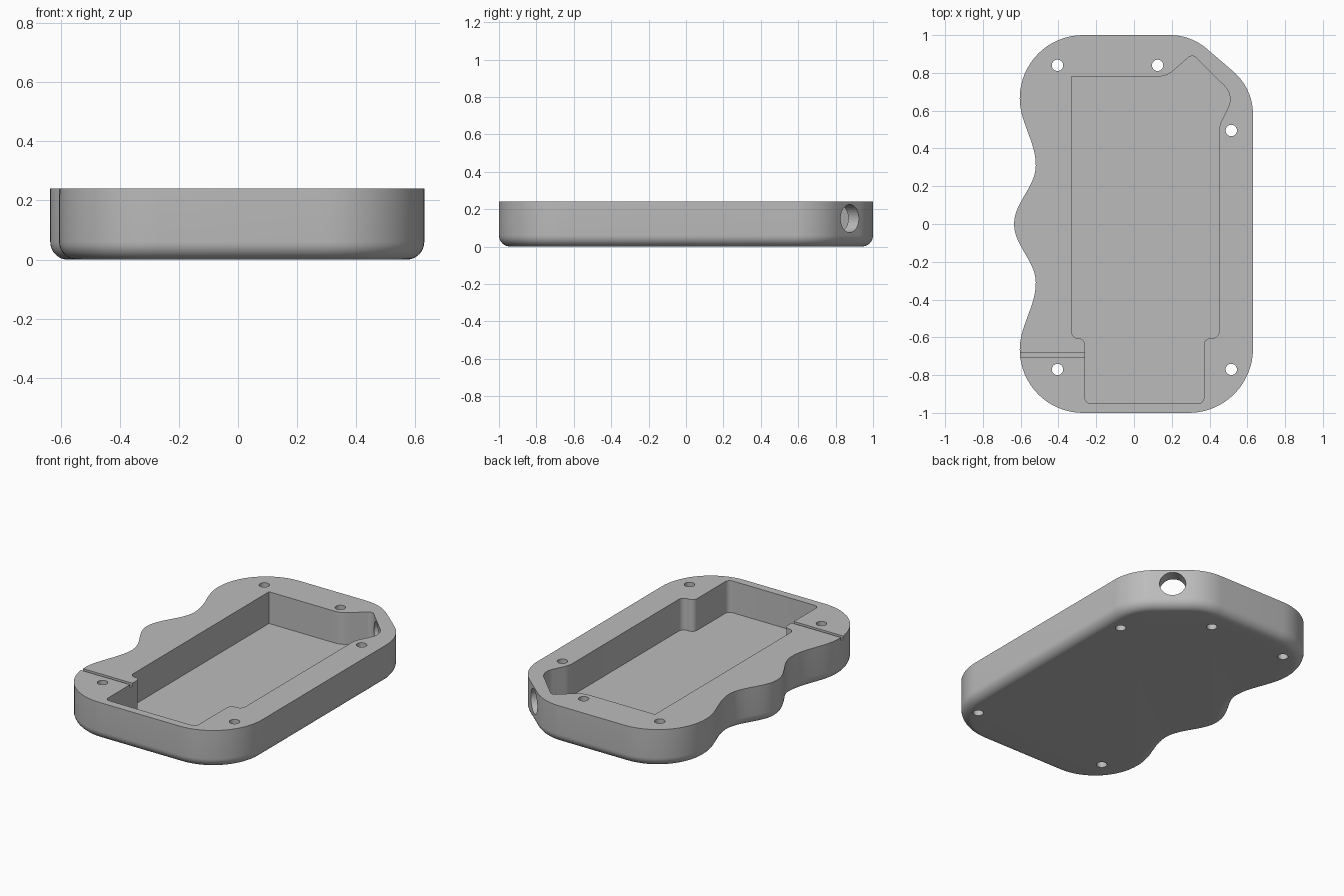
import bpy, bmesh
from math import sin, cos, tan, pi, radians
from mathutils import Vector

if "Cube" in bpy.data.objects:
    bpy.data.objects.remove(bpy.data.objects["Cube"], do_unlink=True)

HEIGHT, FLOOR, EDGE = 0.24, 0.04, 0.06

grey = bpy.data.materials.new("plain grey")
grey.use_nodes = True
COLOUR = (0.5, 0.5, 0.5, 1)
grey.diffuse_color = COLOUR
grey.node_tree.nodes["Principled BSDF"].inputs["Base Color"].default_value = COLOUR


def arc(cx, cy, r, start, end, steps=16):
    angles = [radians(start + (end - start) * i / steps) for i in range(steps + 1)]
    return [Vector((cx + r * cos(a), cy + r * sin(a))) for a in angles]


def wave(keys, steps=14):
    """Ease sideways between the crests and hollows of the grip."""
    pts = []
    for (x0, y0), (x1, y1) in zip(keys, keys[1:]):
        for i in range(1, steps + 1):
            t = i / steps
            pts.append(Vector((x0 + (x1 - x0) * (1 - cos(pi * t)) / 2, y0 + (y1 - y0) * t)))
    return pts[:-1]


def rounded(corners, steps=8):
    """Polygon whose (x, y, radius) corners are filleted."""
    pts = []
    for i, (x, y, r) in enumerate(corners):
        p = Vector((x, y))
        if r == 0:
            pts.append(p)
            continue
        a = (Vector(corners[i - 1][:2]) - p).normalized()
        b = (Vector(corners[(i + 1) % len(corners)][:2]) - p).normalized()
        half = a.angle(b) / 2
        centre = p + (a + b).normalized() * r / sin(half)
        start = p + a * r / tan(half) - centre
        end = p + b * r / tan(half) - centre
        sweep = start.angle_signed(end)
        for k in range(steps + 1):
            t = -sweep * k / steps
            pts.append(centre + Vector((start.x * cos(t) - start.y * sin(t),
                                        start.x * sin(t) + start.y * cos(t))))
    return pts


def inset(pts, d):
    out = []
    for i, p in enumerate(pts):
        along = (pts[(i + 1) % len(pts)] - pts[i - 1]).normalized()
        out.append(p + Vector((-along.y, along.x)) * d)
    return out


def loft(name, layers):
    """Solid through stacked (outline, height) layers."""
    bm = bmesh.new()
    rings = [[bm.verts.new((p.x, p.y, z)) for p in pts] for pts, z in layers]
    n = len(rings[0])
    for low, high in zip(rings, rings[1:]):
        for i in range(n):
            j = (i + 1) % n
            bm.faces.new((low[i], low[j], high[j], high[i]))
    bm.faces.new(rings[0][::-1])
    bm.faces.new(rings[-1])
    bmesh.ops.recalc_face_normals(bm, faces=bm.faces)
    mesh = bpy.data.meshes.new(name)
    bm.to_mesh(mesh)
    bm.free()
    mesh.materials.append(grey)
    obj = bpy.data.objects.new(name, mesh)
    bpy.context.collection.objects.link(obj)
    return obj


# Outer shell: sloped back corner, wavy grip side, rounded lower edge
SLOPE = 49.5
outline = (arc(0.29, -0.66, 0.34, -90, 0)
           + arc(0.33, 0.58, 0.30, 0, SLOPE)
           + arc(0.19, 0.70, 0.30, SLOPE, 90)
           + arc(-0.27, 0.665, 0.335, 90, 180)
           + wave([(-0.605, 0.665), (-0.52, 0.31), (-0.635, 0), (-0.52, -0.31), (-0.605, -0.665)])
           + arc(-0.27, -0.665, 0.335, 180, 270))
layers = []
for i in range(9):
    a = pi / 2 * i / 8
    layers.append((inset(outline, EDGE * (1 - sin(a))), EDGE * (1 - cos(a))))
layers.append((outline, HEIGHT))
case = loft("case_shell", layers)

# Pocket with a narrow front end and a bulge at the sloped corner
pocket = rounded([(-0.26, -0.95, 0.03), (0.37, -0.95, 0.03), (0.37, -0.605, 0.034),
                  (0.45, -0.605, 0.034), (0.45, 0.52, 0.15), (0.53, 0.68, 0.1),
                  (0.309, 0.90, 0.03), (0.172, 0.78, 0.13), (-0.33, 0.78, 0),
                  (-0.33, -0.605, 0.034), (-0.26, -0.605, 0.034)])
cutters = [loft("pocket_cutter", [(pocket, FLOOR), (pocket, HEIGHT + 0.1)])]

# Screw holes
for x, y in [(-0.405, 0.84), (0.125, 0.84), (0.515, 0.495), (-0.405, -0.77), (0.515, -0.77)]:
    ring = arc(x, y, 0.03, 0, 360, 32)[:-1]
    cutters.append(loft("screw_hole_cutter", [(ring, -0.1), (ring, HEIGHT + 0.1)]))

# Cable hole through the sloped wall
ring = arc(0, 0, 0.075, 0, 360, 48)[:-1]
cable = loft("cable_hole_cutter", [(ring, -0.1), (ring, 0.1)])
axis = Vector((cos(radians(SLOPE)), sin(radians(SLOPE)), 0))
cable.rotation_euler = axis.to_track_quat('Z', 'Y').to_euler()
cable.location = (0.44, 0.868, 0.15)
cutters.append(cable)

# Thin groove across the rim
groove = rounded([(-0.7, -0.703, 0), (-0.25, -0.703, 0), (-0.25, -0.68, 0), (-0.7, -0.68, 0)])
cutters.append(loft("groove_cutter", [(groove, HEIGHT - 0.02), (groove, HEIGHT + 0.1)]))

# Cut everything, bake the result and drop the cutters
for cutter in cutters:
    cutter.hide_render = True
    mod = case.modifiers.new(cutter.name, 'BOOLEAN')
    mod.operation = 'DIFFERENCE'
    mod.solver = 'EXACT'
    mod.object = cutter
bpy.context.view_layer.update()
baked = bpy.data.meshes.new_from_object(case.evaluated_get(bpy.context.evaluated_depsgraph_get()))
case.modifiers.clear()
case.data = baked
for cutter in cutters:
    bpy.data.objects.remove(cutter, do_unlink=True)

bpy.ops.object.select_all(action='DESELECT')
case.select_set(True)
bpy.context.view_layer.objects.active = case
bpy.ops.object.shade_smooth_by_angle(angle=radians(30))
